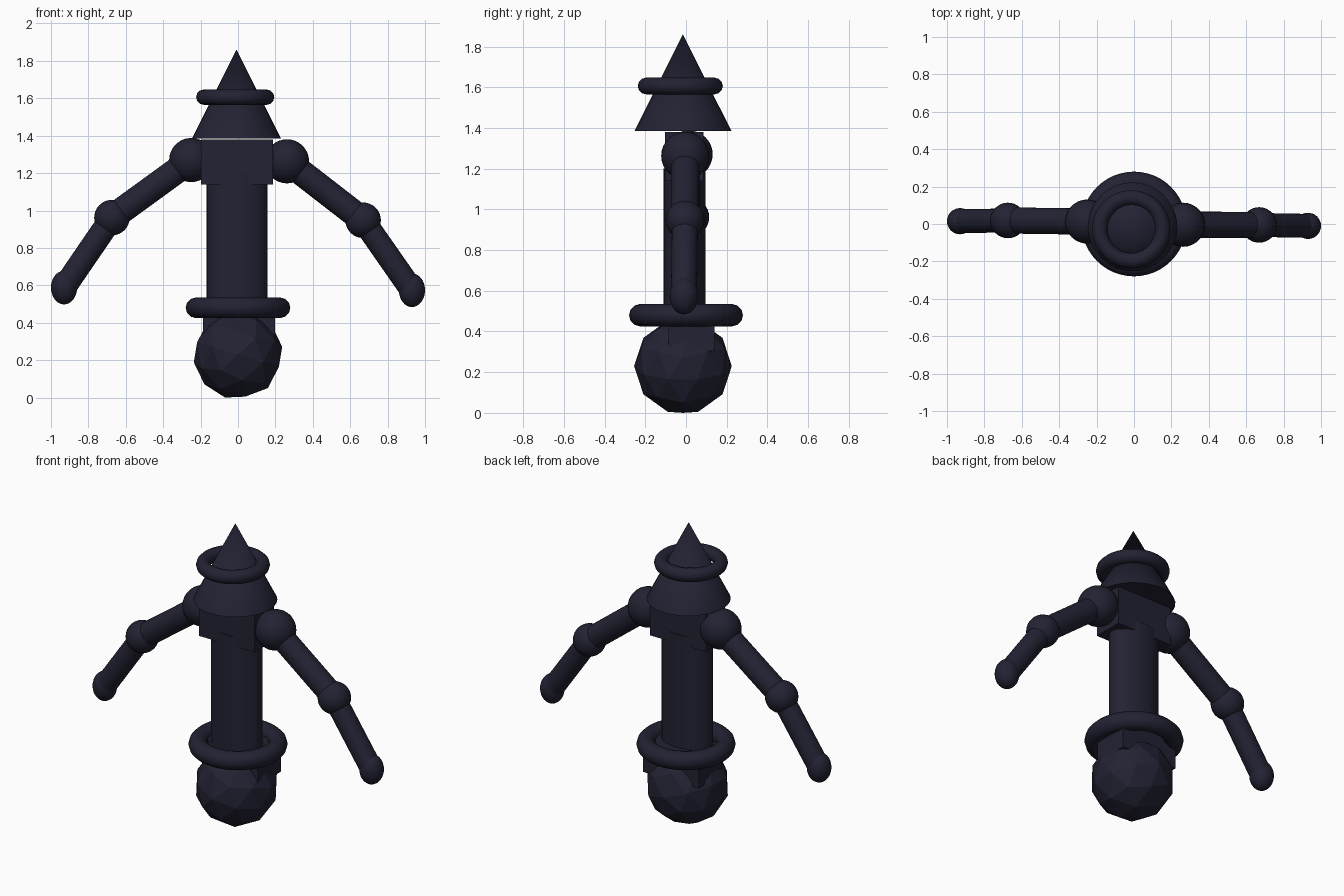
import bpy, math
from mathutils import Vector

if "Cube" in bpy.data.objects:
    bpy.data.objects.remove(bpy.data.objects["Cube"])

navy = bpy.data.materials.new("dark navy")
navy.diffuse_color = (0.0159, 0.0159, 0.0331, 1)
navy.use_nodes = True
navy.node_tree.nodes["Principled BSDF"].inputs["Base Color"].default_value = navy.diffuse_color


def finish(name, smooth=True, scale=None):
    ob = bpy.context.object
    ob.name = name
    ob.data.materials.append(navy)
    if scale:
        ob.scale = scale
    if smooth:
        bpy.ops.object.shade_smooth_by_angle(angle=math.radians(35))
    return ob


def box(name, loc, size):
    bpy.ops.mesh.primitive_cube_add(size=1, location=loc)
    finish(name, False, size)


def ball(name, loc, size):
    bpy.ops.mesh.primitive_uv_sphere_add(segments=32, ring_count=16, radius=1, location=loc)
    finish(name, True, size)


def ring(name, loc, major, minor):
    bpy.ops.mesh.primitive_torus_add(location=loc, major_radius=major, minor_radius=minor,
                                     major_segments=48, minor_segments=12)
    finish(name)


def limb(name, a, b, radius):
    a, b = Vector(a), Vector(b)
    bpy.ops.mesh.primitive_cylinder_add(vertices=32, radius=radius, depth=(b - a).length,
                                        location=(a + b) / 2)
    ob = finish(name)
    ob.rotation_euler = (b - a).to_track_quat('Z', 'Y').to_euler()


# faceted base ball, slightly tilted
bpy.ops.mesh.primitive_ico_sphere_add(subdivisions=2, radius=0.24, location=(0, -0.015, 0.23),
                                      rotation=(0, math.radians(16.7), 0))
finish("base_ball", False)

# hips, waist ring, oval body and chest
box("hips", (0.005, 0.027, 0.40), (0.385, 0.226, 0.19))
ring("waist_ring", (0, 0, 0.48), 0.225, 0.055)
bpy.ops.mesh.primitive_cylinder_add(vertices=32, radius=1, depth=1, location=(-0.005, -0.007, 0.82))
finish("body", True, (0.163, 0.103, 0.76))
box("chest", (-0.005, -0.008, 1.26), (0.385, 0.19, 0.24))

# pointed head with its ring
bpy.ops.mesh.primitive_cone_add(vertices=32, radius1=0.238, radius2=0, depth=0.475,
                                location=(-0.008, -0.015, 1.6225))
finish("pointed_head")
ring("head_ring", (-0.015, -0.028, 1.606), 0.168, 0.041)

# arms: shoulder, elbow and hand positions for each side
arms = {
    "left": ((-0.25, 0.013, 1.27), (-0.674, 0.019, 0.962), (-0.93, 0.015, 0.588)),
    "right": ((0.262, -0.004, 1.263), (0.669, -0.005, 0.948), (0.93, -0.01, 0.574)),
}
for side, (shoulder, elbow, hand) in arms.items():
    ball(side + "_shoulder", shoulder, (0.118,) * 3)
    ball(side + "_elbow", elbow, (0.095,) * 3)
    ball(side + "_hand", hand, (0.07, 0.07, 0.09))
    limb(side + "_upper_arm", shoulder, elbow, 0.07)
    limb(side + "_forearm", elbow, hand, 0.064)
